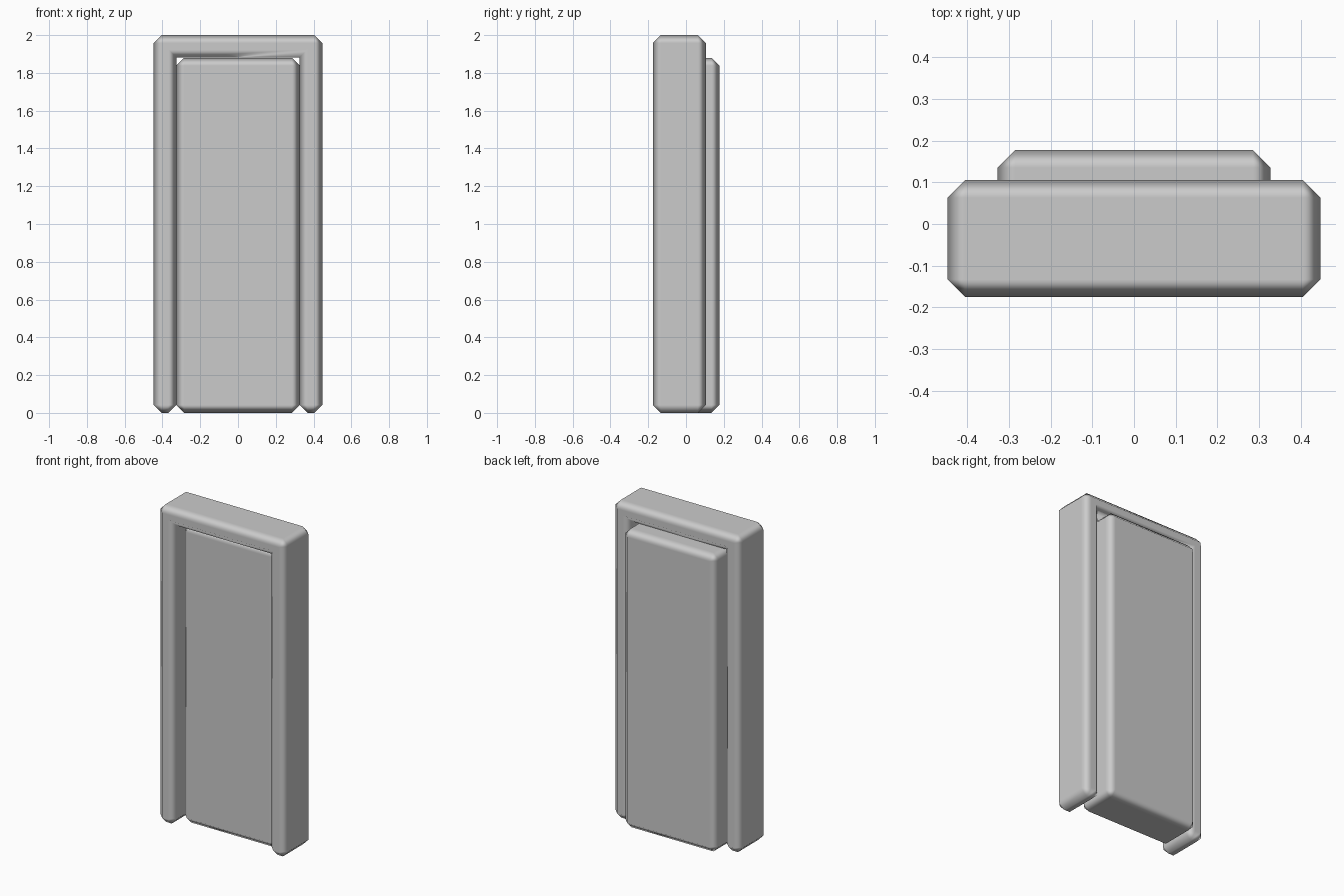
import bpy
import bmesh

if "Cube" in bpy.data.objects:
    bpy.data.objects.remove(bpy.data.objects["Cube"], do_unlink=True)

CHAMFER = 0.042

grey = bpy.data.materials.new("plain grey")
grey.use_nodes = True
colour = (0.6, 0.6, 0.6, 1)
grey.diffuse_color = colour
grey.node_tree.nodes["Principled BSDF"].inputs["Base Color"].default_value = colour


def chamfered_slab(name, outline, front, back):
    """Extrude an x-z outline along y, then chamfer its convex edges."""
    bm = bmesh.new()
    face = bm.faces.new([bm.verts.new((x, front, z)) for x, z in outline])
    moved = bmesh.ops.extrude_face_region(bm, geom=[face])["geom"]
    bmesh.ops.translate(bm, vec=(0, back - front, 0),
                        verts=[v for v in moved if isinstance(v, bmesh.types.BMVert)])
    bmesh.ops.recalc_face_normals(bm, faces=bm.faces)
    bm.normal_update()
    convex = [e for e in bm.edges if e.is_convex]
    bmesh.ops.bevel(bm, geom=convex, offset=CHAMFER, offset_type='OFFSET',
                    segments=1, affect='EDGES', profile=0.5)
    bmesh.ops.recalc_face_normals(bm, faces=bm.faces)
    for f in bm.faces:
        f.smooth = True
    mesh = bpy.data.meshes.new(name)
    bm.to_mesh(mesh)
    bm.free()
    mesh.materials.append(grey)
    obj = bpy.data.objects.new(name, mesh)
    bpy.context.collection.objects.link(obj)
    # Broad faces stay flat while the chamfers shade softly
    soft = obj.modifiers.new("soft chamfers", 'WEIGHTED_NORMAL')
    soft.weight = 100
    return obj


# Door surround: two posts and a lintel in one piece
outer, inner, top, lintel = 0.447, 0.326, 2.0, 1.882
chamfered_slab("door_frame", [
    (-outer, 0), (-outer, top), (outer, top), (outer, 0),
    (inner, 0), (inner, lintel), (-inner, lintel), (-inner, 0),
], -0.175, 0.105)

# Door slab, recessed at the front and standing proud at the back
half = 0.327
chamfered_slab("door_panel", [
    (-half, 0), (-half, 1.88), (half, 1.88), (half, 0),
], -0.10, 0.177)
